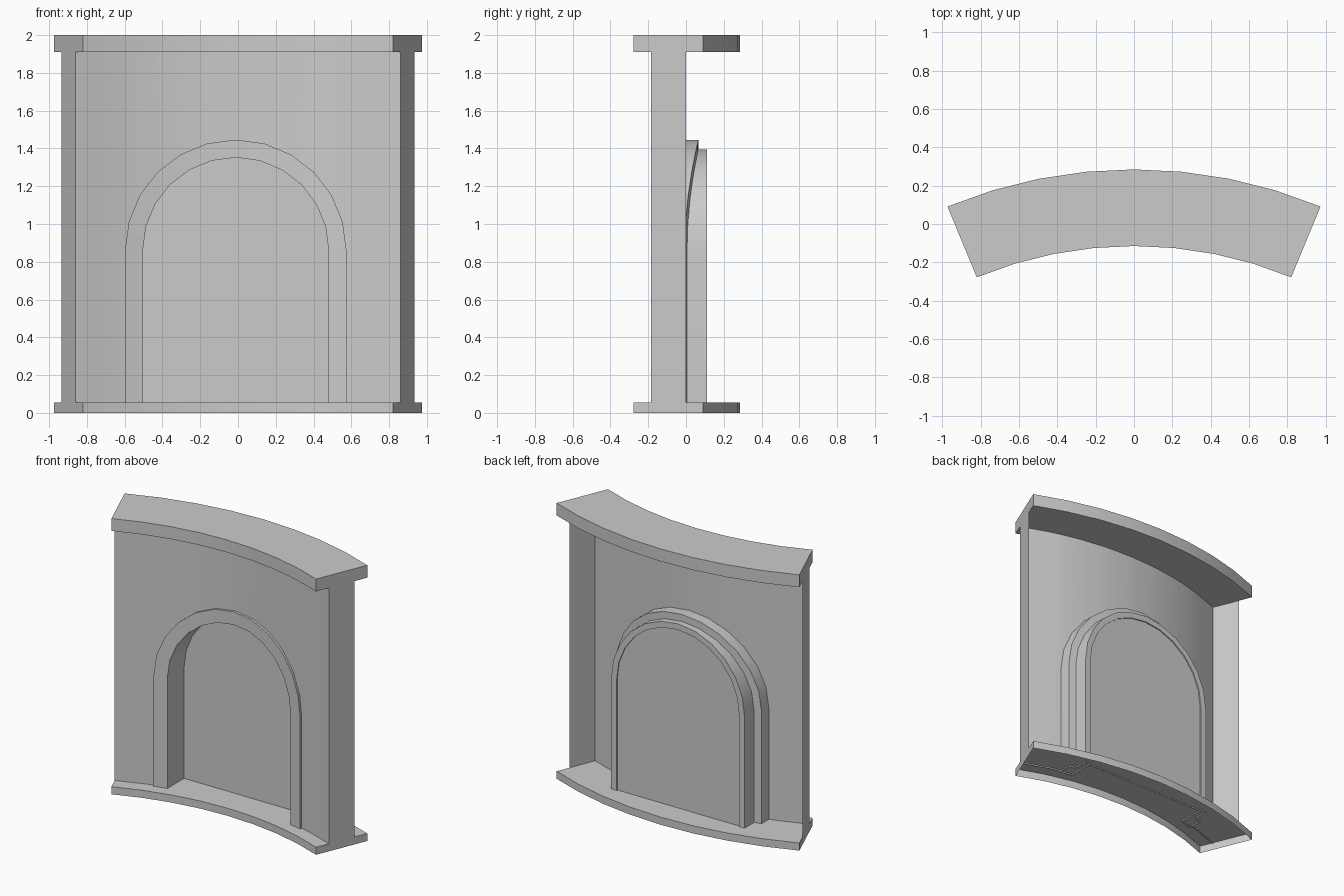
import bpy
import bmesh
import math

cube = bpy.data.objects.get("Cube")
if cube:
    bpy.data.objects.remove(cube, do_unlink=True)

# Shared layout: everything bends about one vertical axis in front of the wall
AXIS_Y = -2.26
HALF_ANGLE = math.radians(22.5)
SEGMENTS = 8
BASE_TOP, CAP_BOTTOM, TOP = 0.055, 1.91, 2.0
FOOT = 0.045                      # walls sink slightly into the base
WALL_FRONT, WALL_BACK = 2.245, 2.445
EDGE_FRONT, EDGE_BACK = 2.145, 2.545
ARCH_X, SPRING = -0.012, 0.86
ARCH_OUTER, ARCH_MID, ARCH_INNER = 0.586, 0.535, 0.492
ARCH_STEPS = 12
NICHE_BACK, PANEL_Y = 0.11, 0.102

stone = bpy.data.materials.new("stone_grey")
stone.use_nodes = True
stone.diffuse_color = (0.6, 0.6, 0.6, 1)
stone.node_tree.nodes["Principled BSDF"].inputs["Base Color"].default_value = (0.6, 0.6, 0.6, 1)


def finish(name, bm, recalc=True):
    bmesh.ops.remove_doubles(bm, verts=bm.verts, dist=1e-5)
    if recalc:
        bmesh.ops.recalc_face_normals(bm, faces=bm.faces)
    mesh = bpy.data.meshes.new(name)
    bm.to_mesh(mesh)
    bm.free()
    mesh.materials.append(stone)
    obj = bpy.data.objects.new(name, mesh)
    bpy.context.collection.objects.link(obj)
    bpy.ops.object.select_all(action='DESELECT')
    obj.select_set(True)
    bpy.context.view_layer.objects.active = obj
    bpy.ops.object.shade_smooth_by_angle(angle=math.radians(30))
    return obj


def face(bm, points):
    return bm.faces.new([bm.verts.new(p) for p in points])


def polar(radius, angle, z):
    return (radius * math.sin(angle), AXIS_Y + radius * math.cos(angle), z)


def bend(x, radius):
    return AXIS_Y + math.sqrt(radius * radius - x * x)


def arch(radius):
    """Arch outline as (x, z), from the left foot over the top to the right foot."""
    pts = [(ARCH_X - radius, FOOT)]
    for i in range(ARCH_STEPS + 1):
        a = math.pi * (1 - i / ARCH_STEPS)
        pts.append((ARCH_X + radius * math.cos(a), SPRING + radius * math.sin(a)))
    return pts + [(ARCH_X + radius, FOOT)]


ANGLES = [HALF_ANGLE * (2 * i / SEGMENTS - 1) for i in range(SEGMENTS + 1)]


def curved_slab(name, z0, z1, open_below):
    bm = bmesh.new()
    front = [polar(EDGE_FRONT, a, z0) for a in ANGLES]
    back = [polar(EDGE_BACK, a, z0) for a in reversed(ANGLES)]
    bottom = face(bm, front + back)
    out = bmesh.ops.extrude_face_region(bm, geom=[bottom], use_keep_orig=True)
    for v in out["geom"]:
        if isinstance(v, bmesh.types.BMVert):
            v.co.z = z1
    bmesh.ops.recalc_face_normals(bm, faces=bm.faces)
    if open_below:
        low = [f for f in bm.faces if all(abs(v.co.z - z0) < 1e-5 for v in f.verts)]
        bmesh.ops.delete(bm, geom=low, context='FACES_ONLY')
    return finish(name, bm, recalc=False)


# Base (hollow underneath) and cap
curved_slab("base", 0, BASE_TOP, True)
curved_slab("cap", CAP_BOTTOM, TOP, False)

# Wall: curved front skin in columns, leaving the arch open
bm = bmesh.new()
opening = arch(ARCH_OUTER - 0.005)
heights = dict((round(x, 5), z) for x, z in opening[1:-1])
left, right = opening[0][0], opening[-1][0]


def arch_height(x):
    for (x0, z0), (x1, z1) in zip(opening[1:-2], opening[2:-1]):
        if x0 - 1e-6 <= x <= x1 + 1e-6:
            return z0 + (z1 - z0) * (x - x0) / (x1 - x0)
    return FOOT


xs = sorted([WALL_FRONT * math.sin(a) for a in ANGLES] + [p[0] for p in opening[1:-1]])
for x0, x1 in zip(xs, xs[1:]):
    inside = left < (x0 + x1) / 2 < right
    b0, b1 = (arch_height(x0), arch_height(x1)) if inside else (FOOT, FOOT)
    y0, y1 = bend(x0, WALL_FRONT), bend(x1, WALL_FRONT)
    face(bm, [(x0, y0, b0), (x1, y1, b1), (x1, y1, CAP_BOTTOM), (x0, y0, CAP_BOTTOM)])

# Wall end returns
for side in (-1, 1):
    a = side * HALF_ANGLE
    pts = [polar(WALL_FRONT, a, FOOT), polar(WALL_BACK, a, FOOT),
           polar(WALL_BACK, a, CAP_BOTTOM), polar(WALL_FRONT, a, CAP_BOTTOM)]
    face(bm, pts if side > 0 else pts[::-1])
finish("wall", bm, recalc=False)

# Arch surround: a stepped section swept along the arch
# Each entry: arch radius, bend radius (None means the flat niche back)
SECTION = [
    (ARCH_INNER, 2.228), (ARCH_OUTER, 2.228), (ARCH_OUTER, 2.325),
    (ARCH_MID, 2.325), (ARCH_MID, None), (ARCH_INNER, None),
]
rails = []
for radius, curve in SECTION:
    rails.append([(x, NICHE_BACK if curve is None else bend(x, curve), z)
                  for x, z in arch(radius)])
bm = bmesh.new()
for rail, following in zip(rails, rails[1:] + rails[:1]):
    for i in range(len(rail) - 1):
        face(bm, [rail[i], rail[i + 1], following[i + 1], following[i]])
finish("arch_surround", bm)

# Flat panel closing the back of the niche
bm = bmesh.new()
face(bm, [(x, PANEL_Y, z) for x, z in reversed(arch(ARCH_INNER))])
panel = finish("niche_panel", bm, recalc=False)
